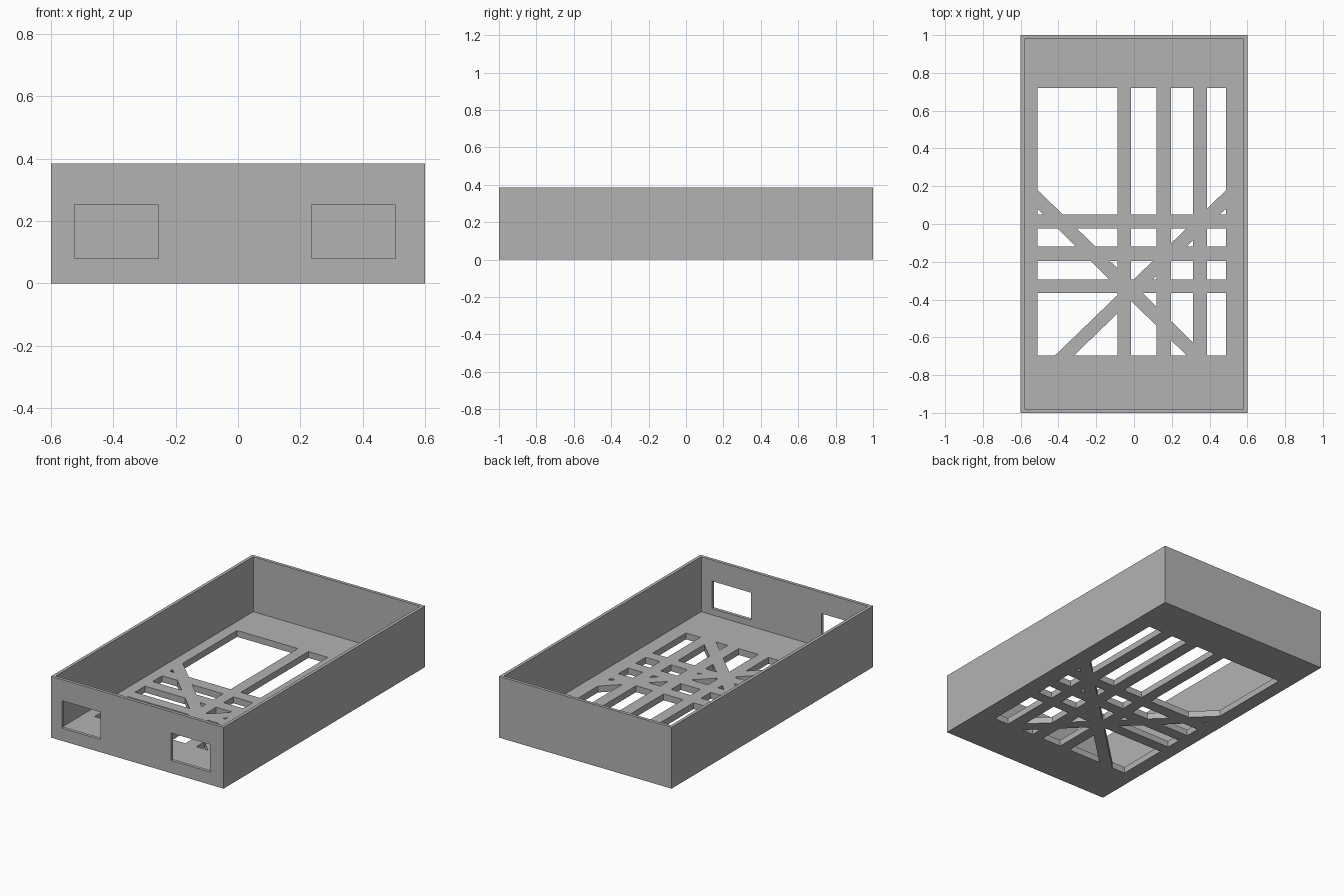
import bpy
import math

cube = bpy.data.objects.get("Cube")
if cube:
    bpy.data.objects.remove(cube, do_unlink=True)

HEIGHT, WALL, FLOOR = 0.385, 0.02, 0.04

grey = bpy.data.materials.new("plain grey")
grey.use_nodes = True
colour = (0.45, 0.45, 0.45, 1)
grey.diffuse_color = colour
grey.node_tree.nodes["Principled BSDF"].inputs["Base Color"].default_value = colour


def box(name, x, y, z, angle=0):
    """Box from (min, max) ranges, turned about its own upright axis."""
    centre = [(a + b) / 2 for a, b in (x, y, z)]
    bpy.ops.mesh.primitive_cube_add(size=1, location=centre, rotation=(0, 0, angle))
    ob = bpy.context.object
    ob.name = name
    ob.scale = [b - a for a, b in (x, y, z)]
    ob.data.materials.append(grey)
    bpy.ops.object.transform_apply(location=True, rotation=True, scale=True)
    return ob


def cut(target, cutter):
    """Subtract the cutter from the target and discard it."""
    mod = target.modifiers.new("cut", 'BOOLEAN')
    mod.operation = 'DIFFERENCE'
    mod.solver = 'EXACT'
    mod.object = cutter
    bpy.context.view_layer.objects.active = target
    bpy.ops.object.modifier_apply(modifier=mod.name)
    bpy.data.objects.remove(cutter, do_unlink=True)


def diagonal(start, end, width):
    """Flat bar between two plan points, extended past both ends."""
    dx, dy = end[0] - start[0], end[1] - start[1]
    cx, cy = (start[0] + end[0]) / 2, (start[1] + end[1]) / 2
    half = math.hypot(dx, dy) / 2 + 0.15
    return box("diagonal_bar", (cx - half, cx + half),
               (cy - width / 2, cy + width / 2), (-0.2, 0.2), math.atan2(dy, dx))


# Open tray with thin walls
tray = box("tray", (-0.6, 0.6), (-1, 1), (0, HEIGHT))
cut(tray, box("cavity", (-0.6 + WALL, 0.6 - WALL), (-1 + WALL, 1 - WALL), (FLOOR, 1)))

# Two windows in the front wall
for x in ((-0.525, -0.255), (0.235, 0.505)):
    cut(tray, box("front_window", x, (-1.1, -0.9), (0.08, 0.252)))

# Floor opening, leaving the lattice bars standing
opening = box("floor_opening", (-0.51, 0.487), (-0.695, 0.72), (-0.1, 0.1))
for x in ((-0.087, -0.015), (0.12, 0.197), (0.312, 0.387)):
    cut(opening, box("long_bar", x, (-0.9, 0.9), (-0.2, 0.2)))
for y in ((-0.025, 0.05), (-0.195, -0.12), (-0.365, -0.295)):
    cut(opening, box("cross_bar", (-0.9, 0.9), y, (-0.2, 0.2)))
cut(opening, diagonal((0.487, 0.13), (-0.367, -0.695), 0.07))
cut(opening, diagonal((-0.51, 0.13), (0.329, -0.695), 0.072))
cut(tray, opening)
